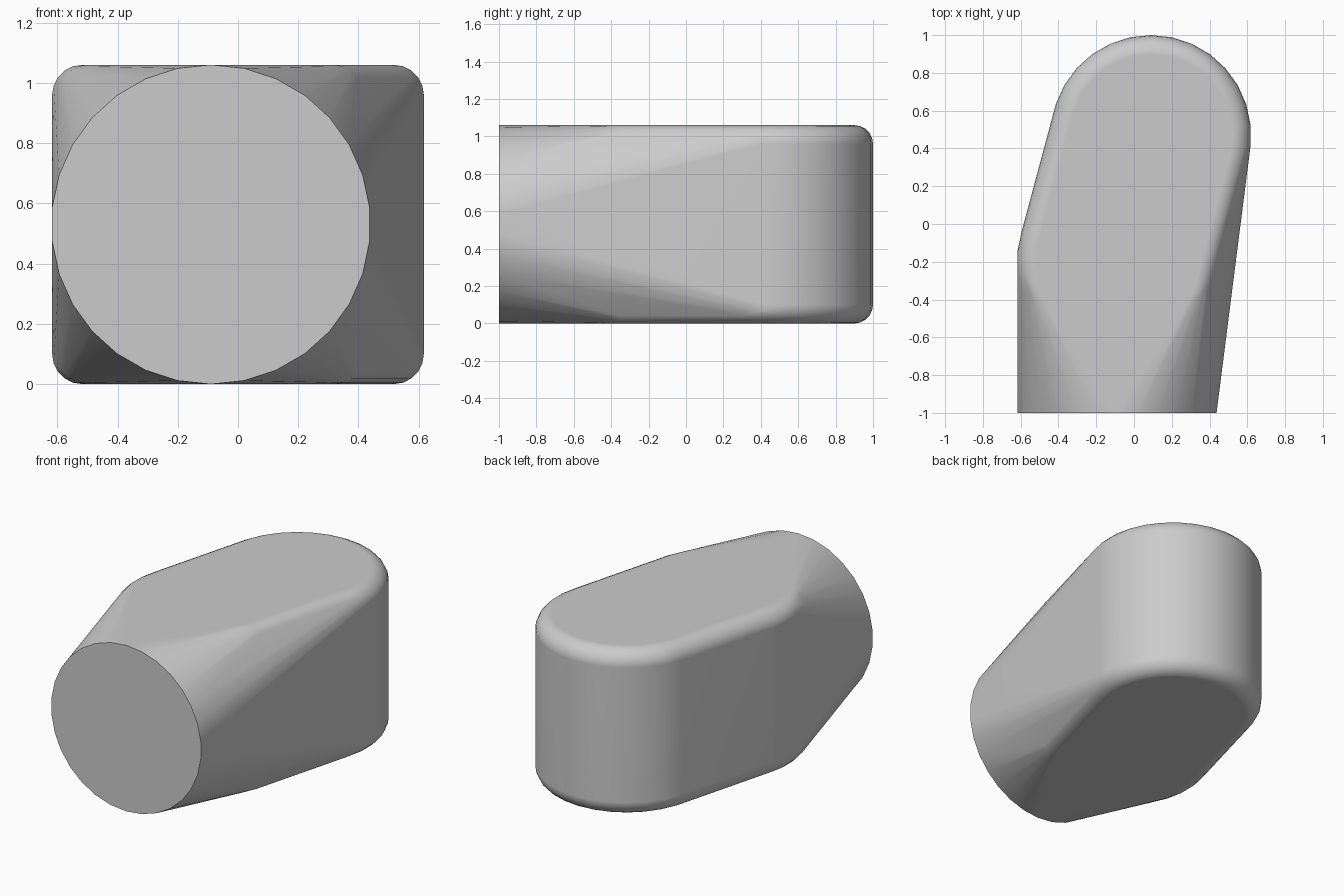
import bpy
import bmesh
from math import sin, cos, pi

cube = bpy.data.objects.get("Cube")
if cube:
    bpy.data.objects.remove(cube, do_unlink=True)

RADIUS, SIDES, BEVEL, STEPS = 0.53, 30, 0.1, 5
HEIGHT = 2 * RADIUS

grey = bpy.data.materials.new("plain_grey")
grey.use_nodes = True
colour = (0.6, 0.6, 0.6, 1)
grey.diffuse_color = colour
grey.node_tree.nodes["Principled BSDF"].inputs["Base Color"].default_value = colour


def circle(radius):
    """Points of a regular polygon with a corner at the top."""
    angles = [pi / 2 + 2 * pi * i / SIDES for i in range(SIDES)]
    return [(radius * cos(a), radius * sin(a)) for a in angles]


bm = bmesh.new()

# Upright rounded-edge drums at the back and the middle
for cx, cy in ((0.09, 0.47), (-0.09, -0.2)):
    for i in range(STEPS + 1):
        a = i / STEPS * pi / 2
        inset, drop = BEVEL * (1 - cos(a)), BEVEL * (1 - sin(a))
        for x, y in circle(RADIUS - inset):
            for z in (drop, HEIGHT - drop):
                bm.verts.new((cx + x, cy + y, z))

# Flat round face at the front
for x, z in circle(RADIUS):
    bm.verts.new((x - 0.09, -1, z + RADIUS))

# Skin stretched over all three, with flat areas merged
hull = bmesh.ops.convex_hull(bm, input=bm.verts[:])
spare = {g for g in hull["geom_interior"] + hull["geom_unused"]
         if isinstance(g, bmesh.types.BMVert)}
bmesh.ops.delete(bm, geom=list(spare), context="VERTS")
bmesh.ops.dissolve_limit(bm, angle_limit=0.005, verts=bm.verts[:], edges=bm.edges[:])
bmesh.ops.recalc_face_normals(bm, faces=bm.faces[:])

mesh = bpy.data.meshes.new("rounded_body")
bm.to_mesh(mesh)
bm.free()
mesh.materials.append(grey)
body = bpy.data.objects.new("rounded_body", mesh)
bpy.context.collection.objects.link(body)

# Smooth skin with a sharp rim around the front face
bpy.ops.object.select_all(action="DESELECT")
body.select_set(True)
bpy.context.view_layer.objects.active = body
bpy.ops.object.shade_smooth_by_angle(angle=pi / 6)
weighted = body.modifiers.new("even_shading", "WEIGHTED_NORMAL")
weighted.keep_sharp = True
